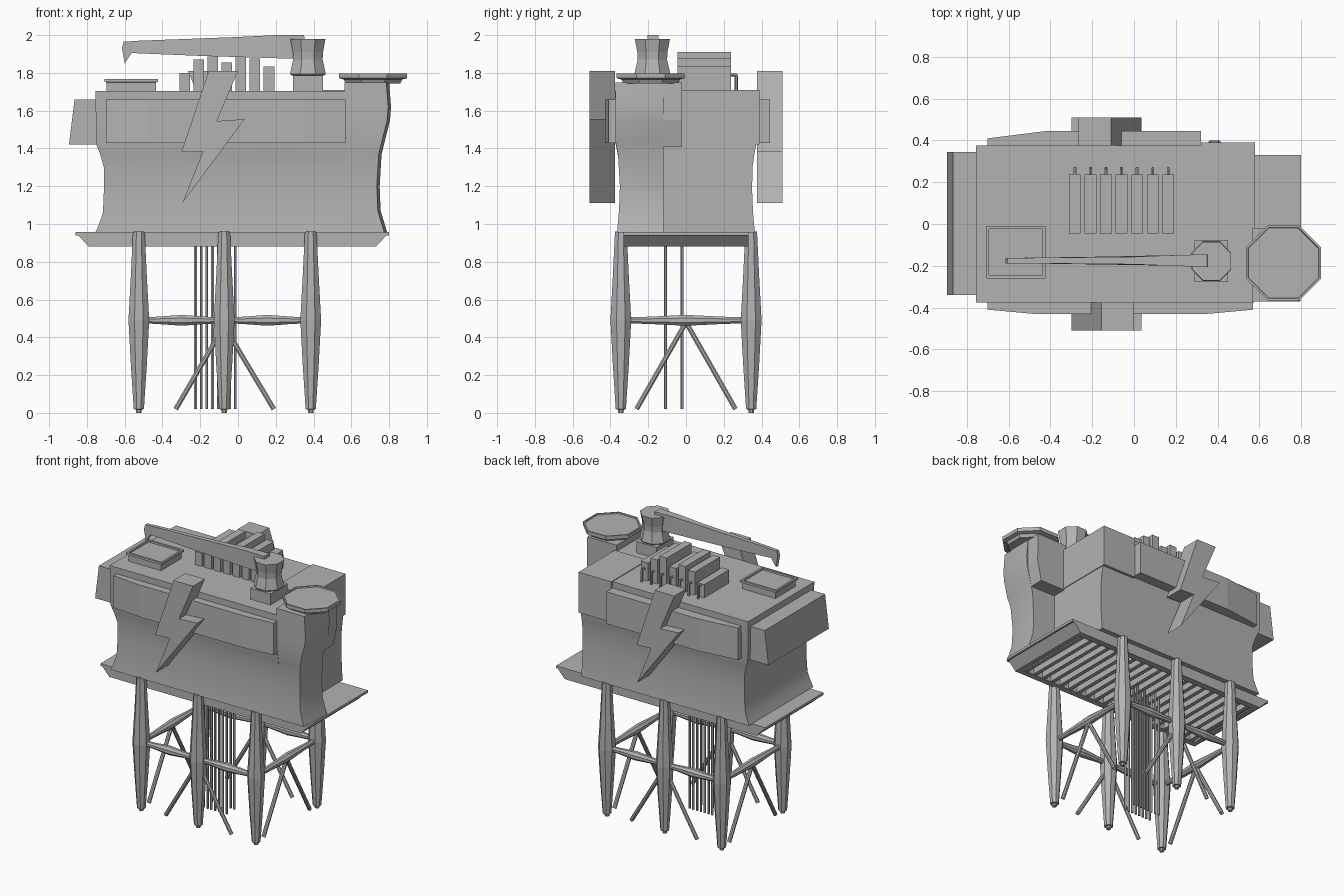
import bpy, math
from mathutils import Vector

if "Cube" in bpy.data.objects:
    bpy.data.objects.remove(bpy.data.objects["Cube"])

grey = bpy.data.materials.new("plain_grey")
grey.use_nodes = True
grey.diffuse_color = (0.45, 0.45, 0.45, 1)
grey.node_tree.nodes["Principled BSDF"].inputs["Base Color"].default_value = (0.45, 0.45, 0.45, 1)


def loft(name, rings, smooth=0):
    """Skin a stack of equal-length rings and cap both ends."""
    n = len(rings[0])
    verts = [v for ring in rings for v in ring]
    faces = [list(range(n)), list(range(len(verts) - n, len(verts)))]
    for r in range(len(rings) - 1):
        for i in range(n):
            a, b = r * n + i, r * n + (i + 1) % n
            faces.append([a, b, b + n, a + n])
    mesh = bpy.data.meshes.new(name)
    mesh.from_pydata(verts, [], faces)
    ob = bpy.data.objects.new(name, mesh)
    bpy.context.collection.objects.link(ob)
    mesh.materials.append(grey)
    bpy.ops.object.select_all(action='DESELECT')
    ob.select_set(True)
    bpy.context.view_layer.objects.active = ob
    bpy.ops.object.mode_set(mode='EDIT')
    bpy.ops.mesh.select_all(action='SELECT')
    bpy.ops.mesh.normals_make_consistent(inside=False)
    bpy.ops.object.mode_set(mode='OBJECT')
    if smooth:
        bpy.ops.object.shade_smooth_by_angle(angle=math.radians(smooth))
    return ob


def rect(x0, x1, y0, y1, z):
    return [(x0, y0, z), (x1, y0, z), (x1, y1, z), (x0, y1, z)]


def box(name, x0, x1, y0, y1, z0, z1):
    return loft(name, [rect(x0, x1, y0, y1, z0), rect(x0, x1, y0, y1, z1)])


def side_prism(name, outline, y0, y1):
    return loft(name, [[(x, y, z) for x, z in outline] for y in (y0, y1)])


def plan_prism(name, outline, z0, z1):
    return loft(name, [[(x, y, z) for x, y in outline] for z in (z0, z1)])


def turned(name, cx, cy, profile):
    """Eight-sided turned shape; radius is measured to the flats."""
    k = 1 / math.cos(math.pi / 8)
    angles = [(i + 0.5) * math.pi / 4 for i in range(8)]
    return loft(name, [[(cx + r * k * math.cos(a), cy + r * k * math.sin(a), z)
                        for a in angles] for r, z in profile])


def rod(name, start, end, stations, sides=8):
    """Round bar between two points; stations are (fraction, radius)."""
    start, end = Vector(start), Vector(end)
    turn = (end - start).to_track_quat('Z', 'Y')
    rings = []
    for t, r in stations:
        centre = start.lerp(end, t)
        rings.append([centre + turn @ Vector((r * math.cos(a), r * math.sin(a), 0))
                      for a in (2 * math.pi * (i + 0.5) / sides for i in range(sides))])
    return loft(name, rings)


# Main hull with waisted lower walls
hull = [(0.955, -0.755, 0.365), (1.0, -0.735, 0.36), (1.06, -0.715, 0.355), (1.18, -0.71, 0.35),
        (1.3, -0.71, 0.352), (1.37, -0.73, 0.362), (1.42, -0.75, 0.372), (1.705, -0.755, 0.375)]
loft("main_hull", [rect(x, 0.575, -y, y, z) for z, x, y in hull], 25)

# Corner tower beneath the landing pad
tower = [(0.955, 0.79, 0.365), (1.07, 0.755, 0.355), (1.2, 0.75, 0.35), (1.37, 0.76, 0.36),
         (1.43, 0.775, 0.372), (1.55, 0.805, 0.372), (1.62, 0.81, 0.372), (1.75, 0.80, 0.372)]
loft("corner_tower", [[(0.565, -y, z), (x - 0.015, -y, z), (x, -0.26, z), (x, -0.12, z), (0.565, -0.12, z)]
                      for z, x, y in tower], 25)
loft("tower_overhang", [rect(0.565, x, -0.125, -0.02, z)
                        for z, x in ((1.41, 0.77), (1.55, 0.80), (1.75, 0.797))])

# Hull attachments
box("rear_corner_housing", 0.32, 0.58, -0.02, 0.39, 1.42, 1.71)
side_prism("end_housing", [(-0.74, 1.42), (-0.895, 1.42), (-0.865, 1.66), (-0.74, 1.66)], -0.34, 0.345)
plan_prism("front_panel", [(-0.70, -0.36), (-0.70, -0.41), (-0.48, -0.43), (0.35, -0.43),
                           (0.57, -0.41), (0.57, -0.36)], 1.43, 1.66)
plan_prism("back_panel", [(-0.70, 0.36), (-0.70, 0.41), (-0.42, 0.445), (0.32, 0.445), (0.32, 0.36)], 1.43, 1.66)

# Lightning bolts on both long walls, the rear one turned half round
bolt = [(-0.155, 1.81), (0.0, 1.81), (-0.112, 1.545), (0.035, 1.555),
        (-0.295, 1.11), (-0.185, 1.385), (-0.30, 1.38)]
side_prism("front_bolt", bolt, -0.51, -0.375)
side_prism("back_bolt", [(-0.265 - x, z) for x, z in bolt], 0.375, 0.51)

# Roof hatch with a sunken lid
loft("roof_hatch", [rect(-0.565 - w, -0.565 + w, -0.135 - d, -0.135 + d, z) for w, d, z in
                    ((0.13, 0.115, 1.70), (0.13, 0.115, 1.75), (0.142, 0.125, 1.752),
                     (0.142, 0.125, 1.768), (0.128, 0.111, 1.768), (0.128, 0.111, 1.755))])

# Row of cooling fins with bent pipes
for i, top in enumerate((1.80, 1.87, 1.89, 1.855, 1.91, 1.877, 1.835)):
    x = -0.283 + i * 0.0745
    box("cooling_fin", x - 0.028, x + 0.028, -0.045, 0.237, 1.70, top)
    rod("fin_pipe_top", (x, 0.23, 1.79), (x, 0.268, 1.79), [(0, 0.008), (1, 0.008)], 6)
    rod("fin_pipe_drop", (x, 0.266, 1.70), (x, 0.266, 1.797), [(0, 0.008), (0.9, 0.008), (1, 0.004)], 6)

# Crane
box("crane_base", 0.29, 0.45, -0.275, -0.08, 1.70, 1.785)
turned("crane_drum", 0.37, -0.178, [(0.085, 1.785), (0.095, 1.795), (0.078, 1.87), (0.08, 1.91), (0.093, 1.98)])
boom = [((-0.615, 1.93), (-0.605, 1.965), 0.013), ((-0.56, 1.905), (-0.53, 1.97), 0.013),
        ((-0.2, 1.89), (0.0, 1.99), 0.018), ((0.29, 1.875), (0.2, 2.0), 0.026), ((0.36, 1.89), (0.35, 2.0), 0.03)]
loft("crane_boom", [[(lo[0], -0.175 - w, lo[1]), (lo[0], -0.175 + w, lo[1]),
                     (hi[0], -0.175 + w, hi[1]), (hi[0], -0.175 - w, hi[1])] for lo, hi, w in boom])
side_prism("crane_hook", [(-0.615, 1.935), (-0.60, 1.85), (-0.56, 1.91)], -0.188, -0.162)

# Landing pad with a shallow rim
turned("landing_pad", 0.715, -0.187, [(0.145, 1.745), (0.155, 1.765), (0.18, 1.772), (0.18, 1.798),
                                      (0.17, 1.798), (0.168, 1.79)])

# Deck: thin plate, sloped-end rails and cross slats
box("deck_plate", -0.86, 0.80, -0.33, 0.33, 0.94, 0.957)
for s in (-1, 1):
    side_prism("deck_rail", [(-0.86, 0.955), (-0.79, 0.88), (0.73, 0.88), (0.80, 0.955)], s * 0.285, s * 0.33)
for x0, x1 in ((-0.79, -0.86), (0.73, 0.80)):
    d = math.copysign(0.03, x0)
    side_prism("deck_end", [(x0, 0.88), (x1, 0.955), (x1 - d, 0.955), (x0 - d, 0.88)], -0.33, 0.33)
for i in range(20):
    x = -0.73 + i * 0.0737
    box("deck_slat", x - 0.014, x + 0.014, -0.29, 0.29, 0.885, 0.93)

# Legs, braces and struts
leg_xs, leg_y = (-0.525, -0.073, 0.385), 0.345
brace = [(0, 0.016), (0.22, 0.021), (0.5, 0.031), (0.78, 0.021), (1, 0.016)]
strut = [(0, 0.014), (1, 0.014)]
for s in (-1, 1):
    y = s * leg_y
    for x in leg_xs:
        turned("leg", x, y, [(0.014, 0), (0.016, 0.018), (0.027, 0.02), (0.042, 0.25),
                             (0.055, 0.49), (0.042, 0.73), (0.031, 0.96)])
    for a, b in zip(leg_xs, leg_xs[1:]):
        rod("long_brace", (a, y, 0.49), (b, y, 0.49), brace)
    for end in (-0.33, 0.19):
        rod("leg_strut", (-0.073, y, 0.46), (end, y, 0.02), strut)
for x in (leg_xs[0], leg_xs[-1]):
    rod("cross_brace", (x, -leg_y, 0.49), (x, leg_y, 0.49), brace)
    for s in (-1, 1):
        rod("end_strut", (x, 0, 0.48), (x, s * 0.262, 0.02), strut)

# Bundle of vertical riser pipes
for y in (-0.108, -0.02):
    for i in range(8):
        x = -0.225 + i * 0.03
        rod("riser_pipe", (x, y, 0.02), (x, y, 0.94), [(0, 0.008), (1, 0.008)], 6)
